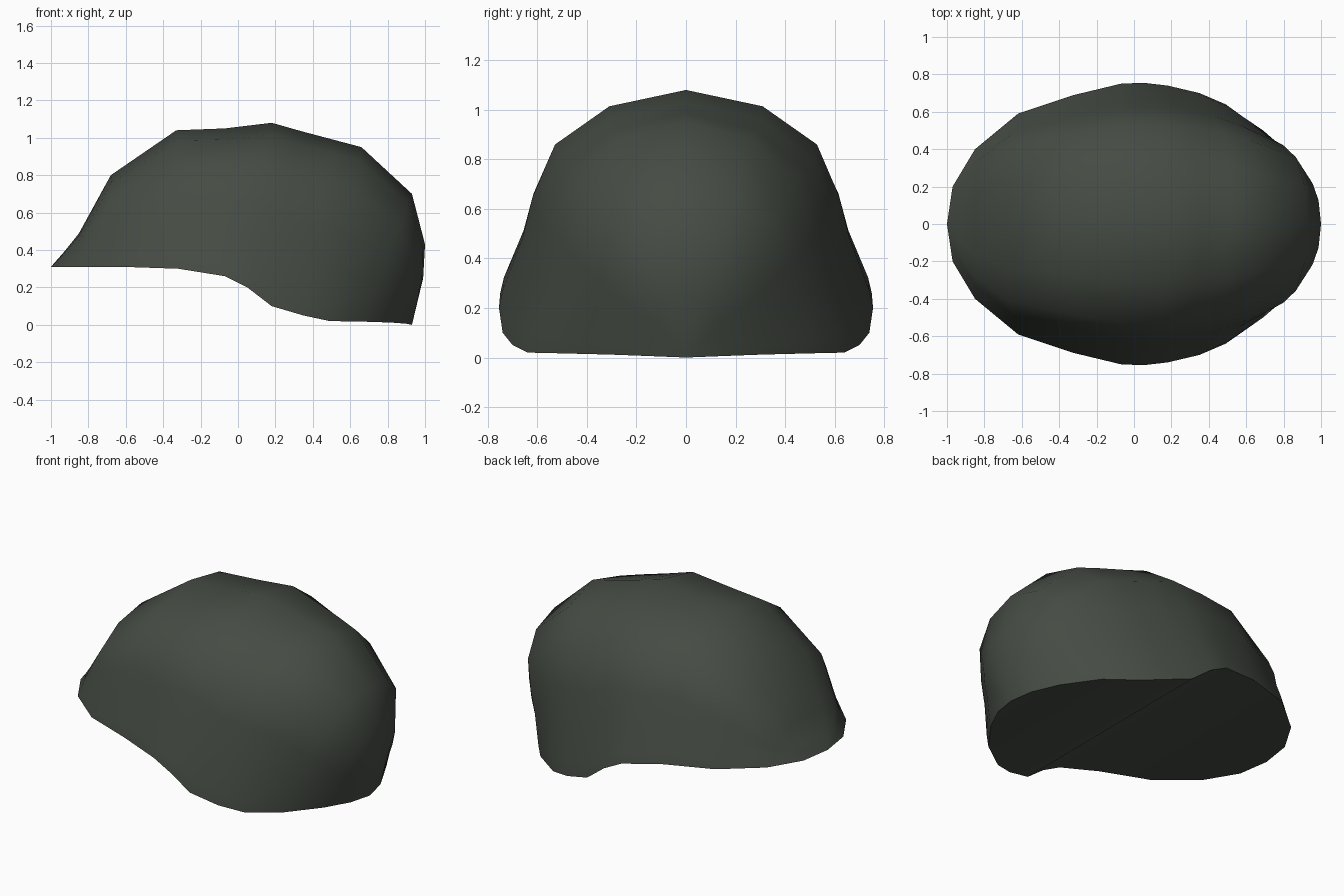
import bpy, bmesh, math

if "Cube" in bpy.data.objects:
    bpy.data.objects.remove(bpy.data.objects["Cube"])

# Matching stations front to back: rim point (x, half width, z) and crest point (x, z)
STATIONS = [
    (-.97, .20, .31, -.93, .39), (-.85, .40, .31, -.85, .49),
    (-.62, .59, .31, -.68, .80), (-.32, .69, .30, -.33, 1.04),
    (-.07, .75, .26, -.07, 1.05), (.05, .755, .20, .18, 1.08),
    (.18, .74, .10, .35, 1.032), (.35, .70, .05, .52, .987),
    (.49, .64, .02, .66, .95), (.67, .51, .017, .93, .70),
    (.82, .31, .012, 1.0, .43), (.90, .15, .006, .99, .25),
]
# Shared cross-section: (width fraction, height fraction) from rim to crest
SECTION = [(1, 0), (.98, .08), (.874, .32), (.82, .51), (.70, .75), (.41, .925), (0, 1)]

green = bpy.data.materials.new("dark olive")
green.diffuse_color = (.06, .071, .057, 1)
green.use_nodes = True
green.node_tree.nodes["Principled BSDF"].inputs["Base Color"].default_value = green.diffuse_color

bm = bmesh.new()


def arch(rx, ry, rz, cx, cz):
    """One arch of vertices from the -y rim over the crest to the +y rim."""
    half = [(rx + (cx - rx) * h, ry * w, rz + (cz - rz) * h) for w, h in SECTION]
    pts = [(x, -y, z) for x, y, z in half] + half[-2::-1]
    return [bm.verts.new(p) for p in pts]


# Shell: arches joined by quads, closed at brim tip and rear base
arches = [arch(*s) for s in STATIONS]
for a, b in zip(arches, arches[1:]):
    for i in range(len(a) - 1):
        bm.faces.new((a[i], b[i], b[i + 1], a[i + 1]))
    bm.faces.new((a[0], a[-1], b[-1], b[0]))  # underside strip
for tip_pos, a in (((-1, 0, .31), arches[0]), ((.93, 0, 0), arches[-1])):
    tip = bm.verts.new(tip_pos)
    for i in range(len(a) - 1):
        bm.faces.new((tip, a[i], a[i + 1]))
    bm.faces.new((tip, a[-1], a[0]))

bmesh.ops.recalc_face_normals(bm, faces=bm.faces)
mesh = bpy.data.meshes.new("helmet_shell")
bm.to_mesh(mesh)
bm.free()
mesh.materials.append(green)
helmet = bpy.data.objects.new("helmet_shell", mesh)
bpy.context.collection.objects.link(helmet)

# Smooth dome, crisp rim
bpy.context.view_layer.objects.active = helmet
helmet.select_set(True)
bpy.ops.object.shade_smooth_by_angle(angle=math.radians(50))
